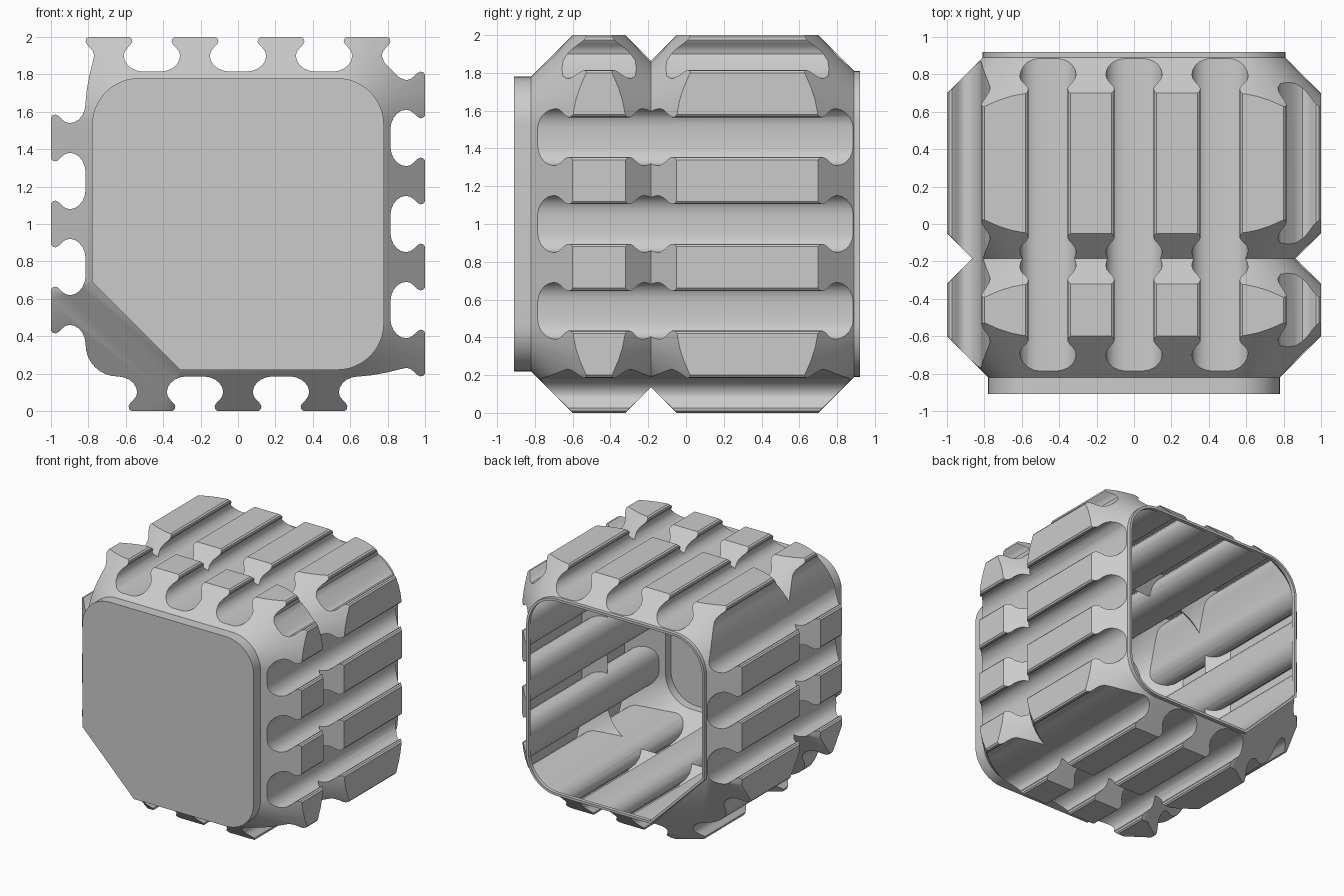
import bpy, bmesh, math

cube = bpy.data.objects.get("Cube")
if cube:
    bpy.data.objects.remove(cube, do_unlink=True)

WALL = 0.02
BASE = 0.815

# Half outline of one undercut rib: (half width, distance from the axis)
RIB = [(.18, BASE), (.15, .82), (.122, .832), (.1, .85), (.085, .873), (.079, .9),
       (.085, .922), (.1, .942), (.116, .958), (.125, .974), (.122, .99), (.11, 1.0)]
NECK = RIB[5:]


def rib(c, start=RIB, end=RIB):
    """Points over one rib, as (along, outward)."""
    return [(c - u, w) for u, w in start] + [(c + u, w) for u, w in reversed(end)]


def section():
    """Cross-section loop, running counter-clockwise from the lower right corner."""
    blend = [(-.815, .65), (-.808, .72), (-.793, .8), (-.778, .86)]
    corner = [(.782, .865), (.805, .84), (.822, .822), (.84, .805), (.865, .782)]
    right = blend + rib(-.69, start=NECK) + rib(-.23) + rib(.23) + rib(.69, end=NECK) + corner
    top = rib(-.69, start=NECK) + rib(-.23) + rib(.23) + rib(.69, end=NECK)
    top += [(-u, w) for u, w in reversed(blend)]
    left = rib(-.46) + rib(0) + rib(.46)
    r = .17
    for i in range(9):
        a = math.radians(90 - i * 90 / 8)
        left.append((BASE - r + r * math.cos(a), BASE - r + r * math.sin(a)))
    bottom = rib(-.46) + rib(0) + rib(.46)
    return ([(w, u) for u, w in right] + [(-u, w) for u, w in top]
            + [(-w, -u) for u, w in left] + [(u, -w) for u, w in bottom])


def inset(loop, t):
    """Move a counter-clockwise loop inward by t."""
    out = []
    n = len(loop)
    for i, (x, z) in enumerate(loop):
        (ax, az), (bx, bz) = loop[i - 1], loop[(i + 1) % n]
        l1, l2 = math.hypot(x - ax, z - az), math.hypot(bx - x, bz - z)
        n1 = (-(z - az) / l1, (x - ax) / l1)
        n2 = (-(bz - z) / l2, (bx - x) / l2)
        k = t / max(.4, 1 + n1[0] * n2[0] + n1[1] * n2[1])
        out.append((x + (n1[0] + n2[0]) * k, z + (n1[1] + n2[1]) * k))
    return out


def outline(d):
    """Rounded square with one chamfered corner, grown outward by d."""
    c, half = .53, .78 + d
    r = half - c
    pts = []
    for cx, cz, first in ((c, -c, -90), (c, c, 0), (-c, c, 90)):
        for i in range(13):
            a = math.radians(first + i * 7.5)
            pts.append((cx + r * math.cos(a), cz + r * math.sin(a)))
    s = 1.09 + math.sqrt(2) * d - half
    return pts + [(-half, -s), (-s, -half)]


def loft(name, rings):
    """Closed solid through a list of (y, loop) rings."""
    bm = bmesh.new()
    rows = [[bm.verts.new((x, y, z + 1)) for x, z in loop] for y, loop in rings]
    for a, b in zip(rows, rows[1:]):
        for i in range(len(a)):
            bm.faces.new((a[i - 1], a[i], b[i], b[i - 1]))
    bm.faces.new(rows[0])
    bm.faces.new(rows[-1])
    bmesh.ops.recalc_face_normals(bm, faces=bm.faces)
    mesh = bpy.data.meshes.new(name)
    bm.to_mesh(mesh)
    bm.free()
    ob = bpy.data.objects.new(name, mesh)
    bpy.context.collection.objects.link(ob)
    return ob


def boolean(ob, other, operation):
    mod = ob.modifiers.new(operation.lower(), 'BOOLEAN')
    mod.object, mod.operation, mod.solver = other, operation, 'EXACT'
    other.hide_render = True
    other.hide_set(True)


# Envelope along the depth: front cap, bevelled ends and the V groove round the middle
STATIONS = [(-.82, 0), (-.46, .36), (-.185, .085), (.325, .595), (.89, .03)]


def envelope(name, front, back, t):
    path = [(front, 0)] + STATIONS + [(back, .03)]
    return loft(name, [(y, outline(d - t)) for y, d in path])


# Outer ribbed body
outer = section()
body = loft("ribbed_shell", [(-1.2, outer), (1.2, outer)])
outer_limit = envelope("outer_limit", -.91, .92, 0)
boolean(body, outer_limit, 'INTERSECT')

# Hollow inside that follows the ribs, open at the back
inner = inset(outer, WALL)
cavity = loft("cavity", [(-1.2, inner), (1.2, inner)])
inner_limit = envelope("inner_limit", -.89, 1.0, WALL)
boolean(cavity, inner_limit, 'INTERSECT')
boolean(body, cavity, 'DIFFERENCE')

# Bake the cuts and drop the helpers
bpy.context.view_layer.update()
graph = bpy.context.evaluated_depsgraph_get()
mesh = bpy.data.meshes.new_from_object(body.evaluated_get(graph))
body.modifiers.clear()
body.data = mesh
for helper in (outer_limit, cavity, inner_limit):
    bpy.data.objects.remove(helper, do_unlink=True)

# Single grey finish
grey = bpy.data.materials.new("plain_grey")
grey.use_nodes = True
colour = (.6, .6, .6, 1)
grey.diffuse_color = colour
grey.node_tree.nodes["Principled BSDF"].inputs["Base Color"].default_value = colour
mesh.materials.clear()
mesh.materials.append(grey)

bpy.ops.object.select_all(action='DESELECT')
body.select_set(True)
bpy.context.view_layer.objects.active = body
bpy.ops.object.shade_smooth_by_angle(angle=math.radians(35))
